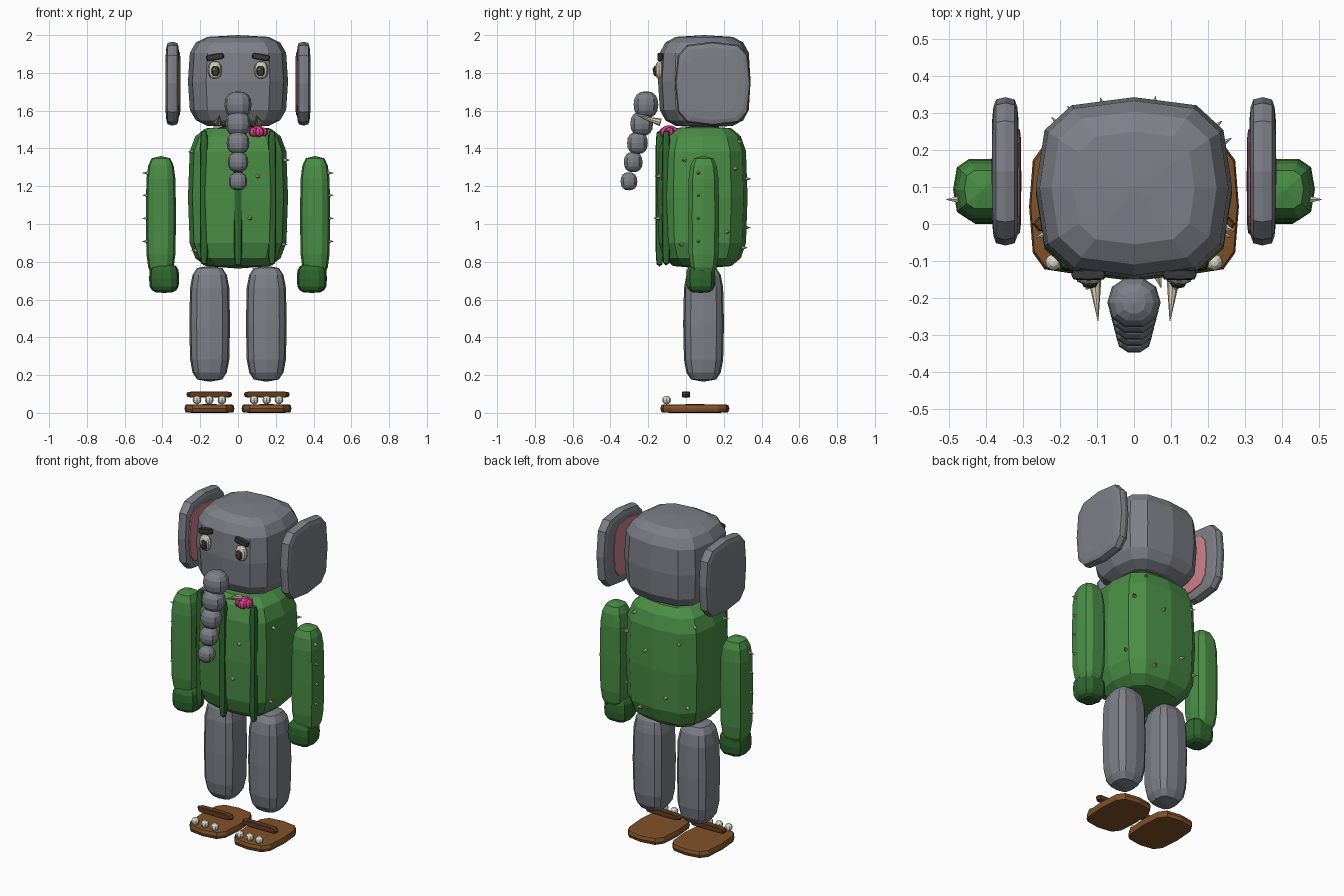
import bpy, bmesh, math
from mathutils import Vector, Matrix

if "Cube" in bpy.data.objects:
    bpy.data.objects.remove(bpy.data.objects["Cube"])


def mat(name, rgb):
    m = bpy.data.materials.new(name)
    m.diffuse_color = (*rgb, 1)
    m.use_nodes = True
    m.node_tree.nodes["Principled BSDF"].inputs["Base Color"].default_value = m.diffuse_color
    return m


GREY = mat("grey_skin", (.205, .215, .245))
GREEN = mat("green_suit", (.068, .27, .06))
DARK_GREEN = mat("dark_green", (.028, .135, .028))
BROWN = mat("brown_sole", (.22, .085, .022))
DARK_BROWN = mat("dark_brown_strap", (.12, .045, .014))
CREAM = mat("cream", (.66, .59, .43))
WHITE = mat("off_white", (.72, .71, .6))
PINK = mat("hot_pink", (.68, .05, .25))
EAR_PINK = mat("ear_pink", (.6, .22, .25))
CHARCOAL = mat("charcoal", (.04, .042, .048))


def power(v, e):
    return math.copysign(abs(v) ** e, v) if abs(v) > 1e-6 else 0.0


def surface(half, theta, phi, eh, ev):
    """Point on a rounded box."""
    r = power(math.cos(phi), ev)
    return Vector((half[0] * r * power(math.cos(theta), eh),
                   half[1] * r * power(math.sin(theta), eh),
                   half[2] * power(math.sin(phi), ev)))


def finish(name, bm, loc, material, rot=(0, 0, 0)):
    bmesh.ops.recalc_face_normals(bm, faces=bm.faces)
    me = bpy.data.meshes.new(name)
    bm.to_mesh(me)
    bm.free()
    me.materials.append(material)
    ob = bpy.data.objects.new(name, me)
    ob.location, ob.rotation_euler = loc, rot
    bpy.context.collection.objects.link(ob)
    return ob


def blob(name, loc, half, material, segs=12, rings=8, eh=.65, ev=.5, axis='Z', rot=(0, 0, 0)):
    """Faceted rounded box; axis X lays its poles sideways."""
    if axis == 'X':
        half = (half[2], half[1], half[0])
    bm = bmesh.new()
    rows = []
    for i in range(1, rings):
        phi = -math.pi / 2 + math.pi * i / rings
        rows.append([bm.verts.new(surface(half, 2 * math.pi * j / segs, phi, eh, ev))
                     for j in range(segs)])
    low, high = bm.verts.new((0, 0, -half[2])), bm.verts.new((0, 0, half[2]))
    for j in range(segs):
        k = (j + 1) % segs
        bm.faces.new((low, rows[0][k], rows[0][j]))
        bm.faces.new((high, rows[-1][j], rows[-1][k]))
        for a, b in zip(rows, rows[1:]):
            bm.faces.new((a[j], a[k], b[k], b[j]))
    if axis == 'X':
        bmesh.ops.rotate(bm, verts=bm.verts, matrix=Matrix.Rotation(math.pi / 2, 3, 'Y'))
    return finish(name, bm, loc, material, rot)


def cone(name, base, direction, radius, length, material, segs=6):
    d = Vector(direction).normalized()
    bm = bmesh.new()
    bmesh.ops.create_cone(bm, cap_ends=True, segments=segs, radius1=radius, radius2=.001, depth=length)
    return finish(name, bm, Vector(base) + d * length / 2, material,
                  d.to_track_quat('Z', 'Y').to_euler())


# head and torso
blob("head", (0, .097, 1.755), (.265, .245, .245), GREY)
TORSO, TORSO_HALF = Vector((0, .086, 1.142)), (.265, .24, .378)
blob("torso", TORSO, TORSO_HALF, GREEN, ev=.46)

# front ribs of the torso
for x, y, z in ((-.18, -.105, 1.14), (0, -.14, 1.135), (.18, -.105, 1.14)):
    blob("torso_rib", (x, y, z), (.022, .022, .36), DARK_GREEN, segs=8, ev=.4)

# spines scattered on the torso: angle around, latitude
for deg, lat in ((-75, 4), (-83, -4), (-15, 14), (-20, -24), (200, 22), (205, -32), (60, 35),
                 (85, 3), (100, -9), (120, 12), (135, -16), (150, 30), (75, -28), (40, 8), (25, -12)):
    p = TORSO + surface(TORSO_HALF, math.radians(deg), math.radians(lat), .65, .46)
    out = Vector((p.x, p.y - TORSO.y, 0)).normalized()
    cone("torso_spine", p - out * .012, out, .012, .032, CREAM)

# trunk of shrinking balls
for i in range(5):
    r = .072 - .0058 * i
    blob("trunk_segment", (0, -.212 - .0225 * i, 1.632 - .1015 * i), (r, r * .95, r * .98), GREY,
         segs=10, eh=.9, ev=.85)

# parts found on both sides
for s in (-1, 1):
    blob("ear", (s * .347, .142, 1.743), (.037, .2, .222), GREY, eh=.55, ev=.4, axis='X')
    blob("inner_ear", (s * .318, .115, 1.742), (.014, .145, .172), EAR_PINK, eh=.6, ev=.4, axis='X')
    # face
    blob("eye", (s * .122, -.142, 1.815), (.037, .022, .046), CREAM, segs=10, eh=.9, ev=.85)
    blob("pupil", (s * .119, -.16, 1.81), (.022, .014, .028), CHARCOAL, segs=8, eh=.9, ev=.85)
    blob("eye_glint", (s * .119 - .007, -.174, 1.82), (.005, .003, .006), WHITE, segs=6, rings=4, ev=.9)
    blob("eyebrow", (s * .122, -.137, 1.884), (.048, .015, .016), CHARCOAL, segs=8, rings=6, eh=.4,
         ev=.4, rot=(0, s * .17, 0))
    cone("tusk", (s * .107, -.135, 1.538), (-s * .01, -.125, .036), .02, .132, CREAM, 8)
    # arm with a mitten and outer spines
    blob("arm", (s * .408, .093, 1.04), (.08, .085, .32), GREEN, segs=10)
    blob("hand", (s * .391, .078, .712), (.08, .08, .077), DARK_GREEN, segs=10, ev=.6)
    for z in (1.27, 1.152, 1.03, .908):
        cone("arm_spine", (s * .472, .066, z), (s, 0, 0), .011, .034, CREAM)
    # leg and sandal
    blob("leg", (s * .15, .093, .472), (.108, .108, .307), GREY)
    blob("sandal_sole", (s * .151, .047, .023), (.132, .183, .023), BROWN, rings=6, eh=.55, ev=.25)
    blob("sandal_strap", (s * .152, 0, .097), (.122, .021, .017), DARK_BROWN, segs=8, rings=6, eh=.4, ev=.4)
    for x in (.085, .152, .217):
        blob("toe", (s * x, -.103, .068), (.023, .023, .023), WHITE, segs=8, rings=6, eh=1, ev=1)

# flower on the collar
blob("flower_centre", (.105, -.09, 1.49), (.03, .04, .032), PINK, segs=8, rings=6, eh=.9, ev=.8)
for i in range(5):
    a = 2 * math.pi * i / 5
    blob("flower_petal", (.105 + .028 * math.cos(a), -.088 + .028 * math.sin(a), 1.487),
         (.025, .025, .024), PINK, segs=8, rings=6, eh=.9, ev=.8)
